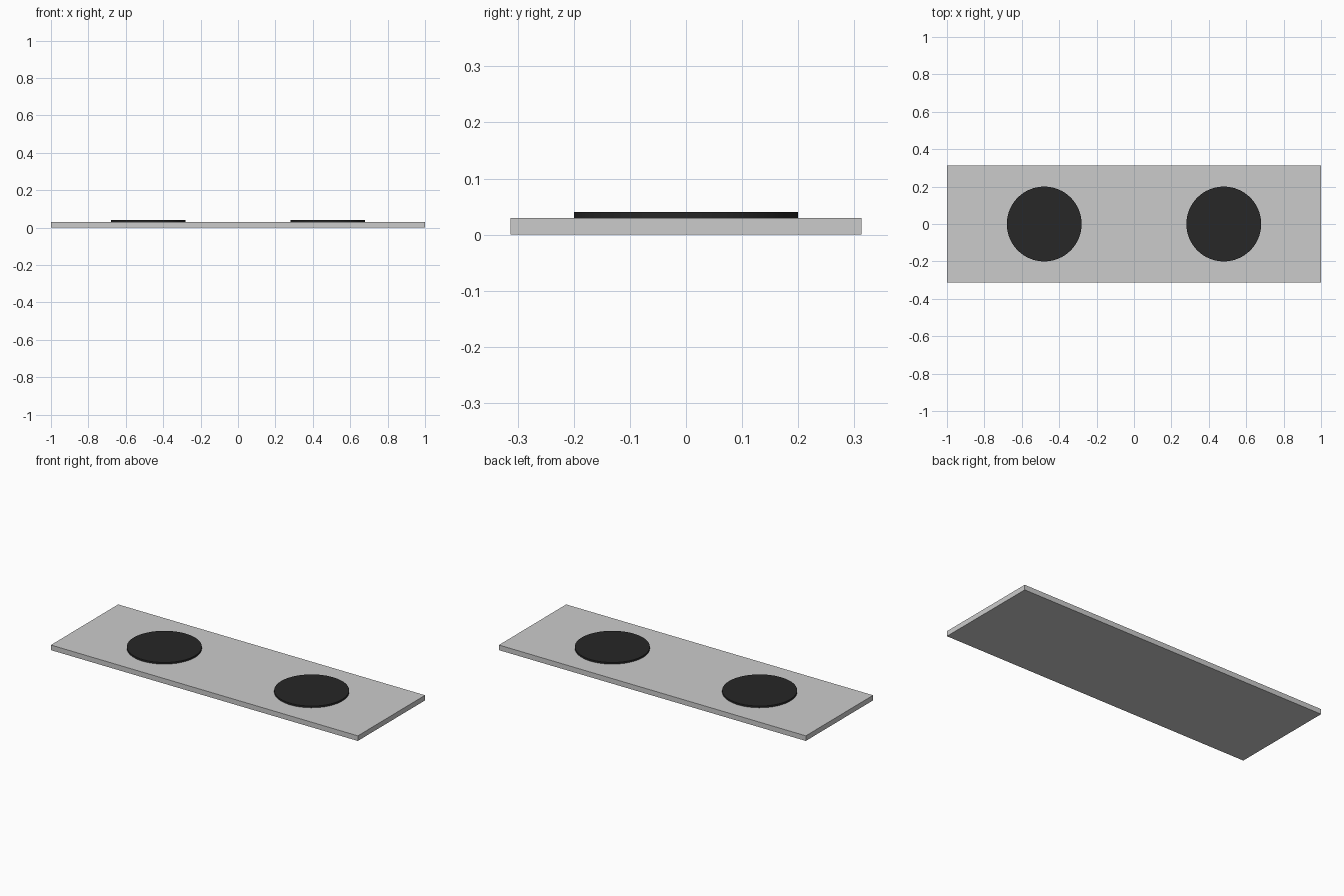
import bpy

if "Cube" in bpy.data.objects:
    bpy.data.objects.remove(bpy.data.objects["Cube"])

# Dark material for the round pads
dark = bpy.data.materials.new("dark_pad")
dark.diffuse_color = (0.02, 0.02, 0.02, 1)
dark.use_nodes = True
dark.node_tree.nodes["Principled BSDF"].inputs["Base Color"].default_value = dark.diffuse_color

# Flat base plate
bpy.ops.mesh.primitive_cube_add(size=1, location=(0, 0, 0.015))
plate = bpy.context.object
plate.name = "base_plate"
plate.scale = (2, 0.626, 0.03)
bpy.ops.object.transform_apply(location=False, rotation=False, scale=True)

# Two thin round pads on top of the plate
for name, x in (("left_disc", -0.48), ("right_disc", 0.48)):
    bpy.ops.mesh.primitive_cylinder_add(vertices=64, radius=0.2, depth=0.01,
                                        location=(x, 0, 0.035))
    disc = bpy.context.object
    disc.name = name
    disc.data.materials.append(dark)
    bpy.ops.object.shade_smooth_by_angle()
